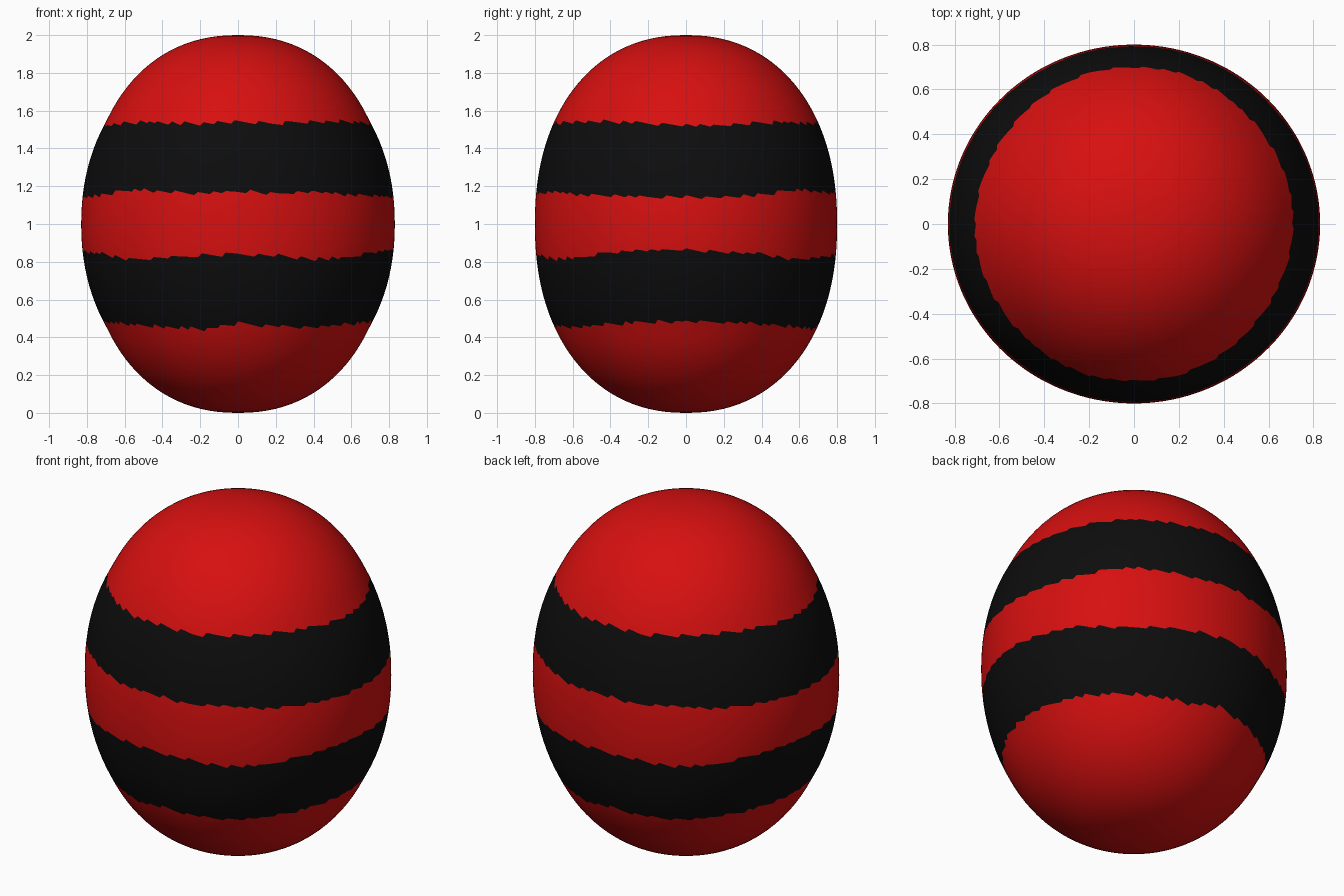
import bpy, bmesh, math, random

random.seed(4)
cube = bpy.data.objects.get("Cube")
if cube:
    bpy.data.objects.remove(cube)

SEGMENTS = 240
HALF = SEGMENTS // 2


def material(name, colour):
    mat = bpy.data.materials.new(name)
    mat.use_nodes = True
    mat.diffuse_color = colour
    bsdf = next(n for n in mat.node_tree.nodes if n.type == 'BSDF_PRINCIPLED')
    bsdf.inputs["Base Color"].default_value = colour
    return mat


red = material("bright red", (0.68, 0.005, 0.005, 1))
black = material("black", (0.004, 0.004, 0.004, 1))

# Stripe edge heights in hundredths, every 15 degrees over half a turn from the right side
EDGES = [
    [48, 48, 47, 46, 45, 44, 47, 46, 45, 46, 47, 48],
    [86, 85, 84, 81, 82, 83, 84, 83, 81, 82, 85, 86],
    [114, 114, 115, 118, 117, 116, 117, 116, 117, 115, 115, 114],
    [152, 152, 153, 154, 153, 153, 154, 153, 154, 154, 154, 153],
]


def ragged_edge(heights):
    """Latitude of a torn stripe edge for each segment; both halves of the turn match."""
    half = []
    tooth, length, size = 0, 1, 0
    for i in range(HALF):
        if tooth == 0:
            length = random.randint(3, 8)
            size = random.uniform(0.012, 0.03)
        pos = i / HALF * len(heights)
        k, t = int(pos), pos % 1
        base = heights[k] * (1 - t) + heights[(k + 1) % len(heights)] * t
        jag = size * (0.5 - tooth / length)
        half.append(math.asin(base / 100 - 1 + jag))
        tooth = (tooth + 1) % length
    return half + half


def surface_point(lat, i):
    """Egg surface: a slightly full round body, a little wider in x at the middle."""
    h = math.sin(lat)
    r = 0.8 * (1 - abs(h) ** 2.2) ** (1 / 2.2)
    bulge = 0.03 * max(0, 1 - (h / 0.55) ** 2)
    a = math.tau * i / SEGMENTS - math.pi / 2
    return ((r + bulge) * math.sin(a), -r * math.cos(a), 1 + h)


# Egg body, built as five bands between the ragged edges
pole = math.pi / 2
limits = [[-pole] * SEGMENTS] + [ragged_edge(e) for e in EDGES] + [[pole] * SEGMENTS]
ROWS = [20, 8, 8, 8, 20]

bm = bmesh.new()
rings, bands = [], []
for band, rows in enumerate(ROWS):
    low, high = limits[band], limits[band + 1]
    for row in range(rows):
        if band == 0 and row == 0:
            continue
        t = row / rows
        rings.append([bm.verts.new(surface_point(low[i] * (1 - t) + high[i] * t, i))
                      for i in range(SEGMENTS)])
        bands.append(band)

bottom = bm.verts.new((0, 0, 0))
top = bm.verts.new((0, 0, 2))
for i in range(SEGMENTS):
    j = (i + 1) % SEGMENTS
    bm.faces.new((bottom, rings[0][j], rings[0][i]))
    bm.faces.new((top, rings[-1][i], rings[-1][j]))
    for lower, upper, band in zip(rings, rings[1:], bands):
        face = bm.faces.new((lower[i], lower[j], upper[j], upper[i]))
        face.material_index = band % 2
for face in bm.faces:
    face.smooth = True
bmesh.ops.recalc_face_normals(bm, faces=bm.faces)

mesh = bpy.data.meshes.new("striped_egg")
bm.to_mesh(mesh)
bm.free()
mesh.materials.append(red)
mesh.materials.append(black)
egg = bpy.data.objects.new("striped_egg", mesh)
bpy.context.collection.objects.link(egg)
